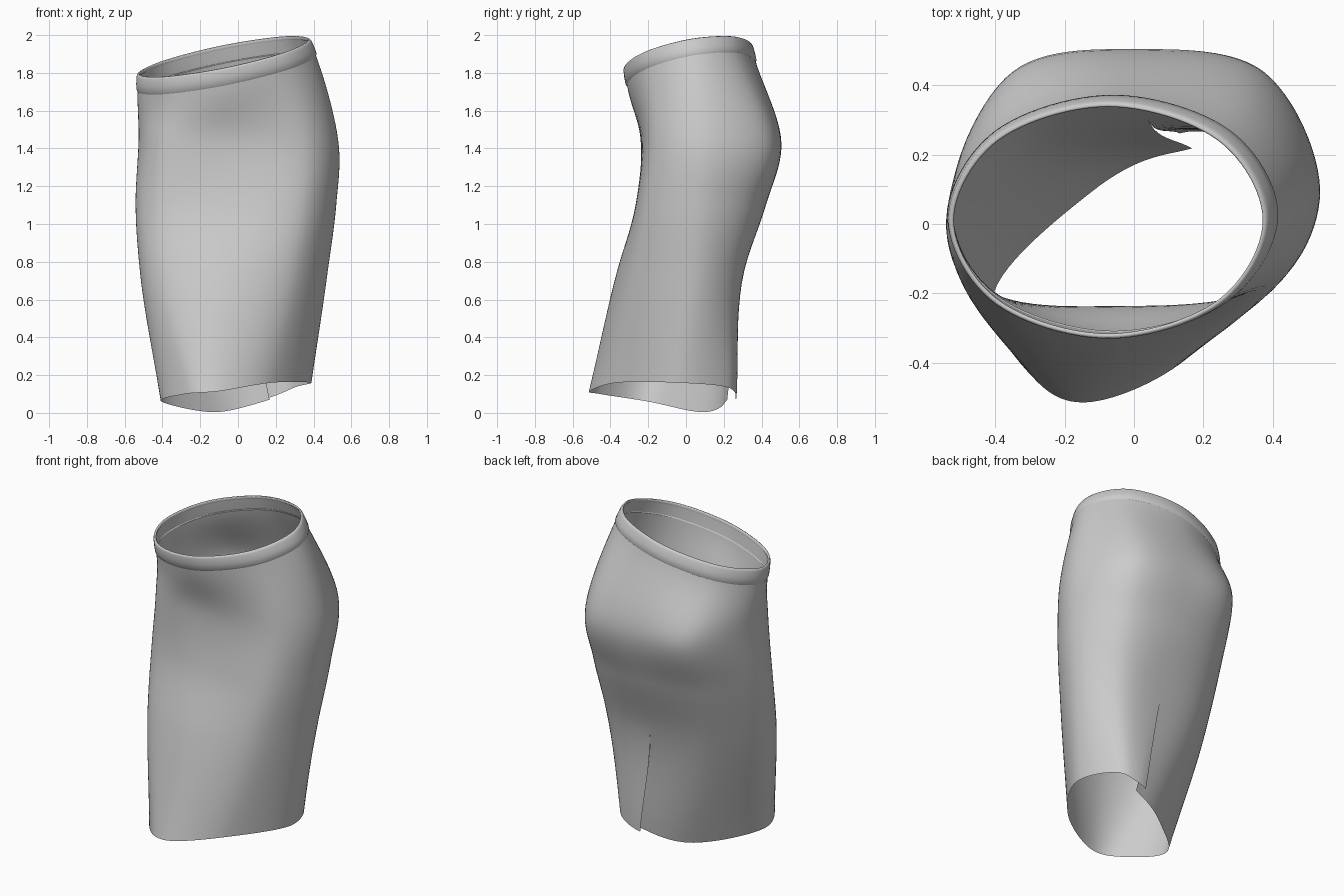
import bpy, bmesh, math
from mathutils import Vector

if "Cube" in bpy.data.objects:
    bpy.data.objects.remove(bpy.data.objects["Cube"])

N = 96            # columns around
STEPS = 10        # rows per span
SLIT_TOP = 0.73

# Outline points run: back, back-left, left, front-left, front, front-right, right, back-right
HEM = [(.15, .24), (-.12, .095), (-.405, -.2), (-.28, -.455), (-.1, -.51), (.18, -.365), (.385, -.05), (.30, .22)]
HEM_Z = [.07, .004, .06, .1, .115, .16, .16, .135]
KNEE = [(.04, .303), (-.31, .225), (-.515, -.03), (-.42, -.27), (-.08, -.365), (.30, -.275), (.475, .03), (.34, .27)]
THIGH = [(.02, .422), (-.35, .33), (-.54, .03), (-.43, -.2), (-.05, -.265), (.36, -.22), (.52, .07), (.37, .36)]
HIP = [(0, .505), (-.35, .44), (-.525, .1), (-.42, -.19), (-.05, -.238), (.38, -.18), (.532, .1), (.37, .44)]


def waist(z, cx, cy, rx, ry):
    """Tilted ellipse for the top of the skirt."""
    pts = []
    for k in range(8):
        a = math.pi / 2 + k * math.pi / 4
        x, y = cx + rx * math.cos(a), cy + ry * math.sin(a)
        pts.append(Vector((x, y, z + .2 * x + .18 * y)))
    return pts


def level(pts, z):
    return [Vector((x, y, z)) for x, y in pts]


def hermite(p, t, i, s):
    """Smooth curve through points p at knots t, evaluated in span i."""
    def chord(k):
        return (p[k + 1] - p[k]) / (t[k + 1] - t[k])

    def slope(k):
        if k == 0:
            return chord(0)
        if k == len(p) - 1:
            return chord(k - 1)
        a, b = t[k] - t[k - 1], t[k + 1] - t[k]
        return (chord(k - 1) * b + chord(k) * a) / (a + b)
    h = t[i + 1] - t[i]
    return (p[i] * (2*s**3 - 3*s**2 + 1) + slope(i) * h * (s**3 - 2*s**2 + s)
            + p[i + 1] * (3*s**2 - 2*s**3) + slope(i + 1) * h * (s**3 - s**2))


def ring(points):
    """Closed smooth loop with the seam column doubled at the end."""
    n = len(points)
    order = list(range(-1, n + 2))
    ext = [points[k % n] for k in order]
    out = []
    for j in range(N + 1):
        i = min(j * n // N, n - 1)
        out.append(hermite(ext, order, i + 1, j * n / N - i))
    return out


def outward(row, j):
    d = row[(j + 1) % N] - row[(j - 1) % N]
    return Vector((d.y, -d.x, 0)).normalized()


def build(name, rows):
    bm = bmesh.new()
    grid = [[bm.verts.new(p) for p in r] for r in rows]
    for a, b in zip(grid, grid[1:]):
        for j in range(N):
            bm.faces.new((a[j], a[j + 1], b[j + 1], b[j]))
    bmesh.ops.remove_doubles(bm, verts=bm.verts, dist=1e-5)
    mesh = bpy.data.meshes.new(name)
    bm.to_mesh(mesh)
    bm.free()
    obj = bpy.data.objects.new(name, mesh)
    bpy.context.collection.objects.link(obj)
    bpy.context.view_layer.objects.active = obj
    obj.select_set(True)
    bpy.ops.object.shade_smooth_by_angle(angle=math.radians(80))
    obj.select_set(False)


# Section rings from the uneven hem to the tilted waist
hem = [Vector((x, y, z)) for (x, y), z in zip(HEM, HEM_Z)]
low_waist = waist(1.81, -.06, .027, .471, .34)
top_waist = waist(1.90, -.075, .01, .453, .335)
rings = [ring(s) for s in (hem, level(KNEE, .75), level(THIGH, 1.1), level(HIP, 1.43), low_waist, top_waist)]
knots = [.1, .75, 1.1, 1.43, 1.81, 1.9]

# Skirt body, lofted up inside the waistband
rows = []
for i in range(len(rings) - 1):
    count = STEPS - 1 if i == len(rings) - 2 else STEPS
    for s in range(count):
        rows.append([hermite([r[j] for r in rings], knots, i, s / STEPS) for j in range(N + 1)])

# Back slit: the left panel tucks in, the right panel lies over it
for row in rows:
    w = max(0.0, (SLIT_TOP - row[0].z) / SLIT_TOP)
    n = outward(row, 0)
    shift = (n * .025 - Vector((.012, 0, 0))) * w
    for j in range(N // 4):
        fall = math.exp(-(j / 5) ** 2)
        row[j] = row[j] - shift * fall
        row[N - j] = row[N - j] + shift * fall
build("skirt_body", rows)

# Waistband: slightly raised strip with a rolled rim, (height, offset) profile
profile = [(-.12, -.003), (.05, .007), (.4, .009), (.85, .008), (.97, .004), (1, -.003), (.95, -.008), (.75, -.004)]
low, high = rings[-2], rings[-1]
band = []
for t, off in profile:
    row = [low[j].lerp(high[j], t) for j in range(N + 1)]
    band.append([row[j] + outward(row, j) * off for j in range(N + 1)])
build("waistband", band)
